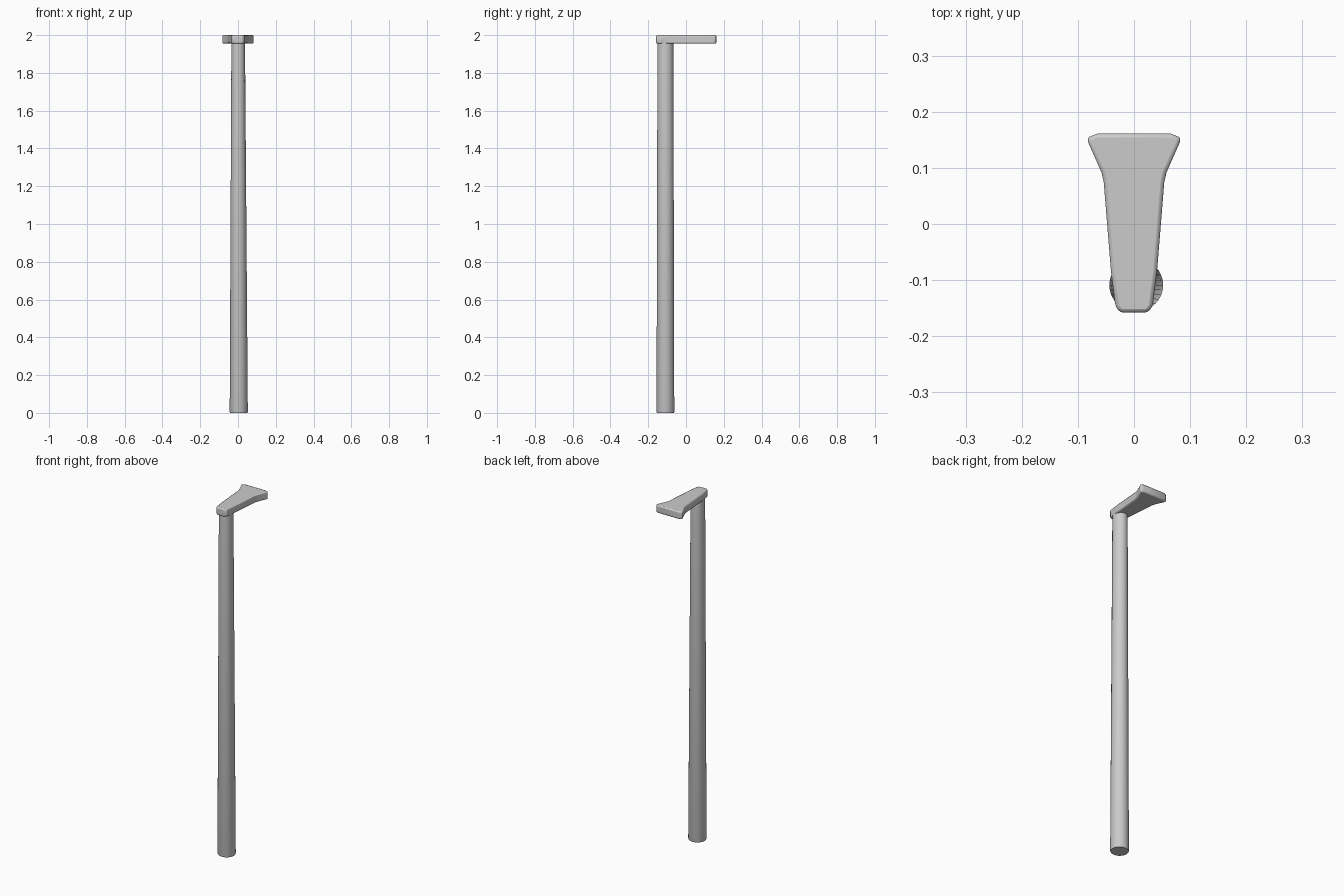
import bpy, bmesh, math

cube = bpy.data.objects.get("Cube")
if cube:
    bpy.data.objects.remove(cube)

grey = bpy.data.materials.new("plain_grey")
grey.use_nodes = True
GREY = (0.6, 0.6, 0.6, 1)
grey.diffuse_color = GREY
grey.node_tree.nodes["Principled BSDF"].inputs["Base Color"].default_value = GREY


def finish(bm, name, angle, bevel=0):
    bmesh.ops.recalc_face_normals(bm, faces=bm.faces)
    mesh = bpy.data.meshes.new(name)
    bm.to_mesh(mesh)
    bm.free()
    mesh.materials.append(grey)
    obj = bpy.data.objects.new(name, mesh)
    bpy.context.collection.objects.link(obj)
    if bevel:
        mod = obj.modifiers.new("rounded_edges", "BEVEL")
        mod.width = bevel
        mod.segments = 2
        mod.limit_method = "ANGLE"
        mod.angle_limit = math.radians(30)
    bpy.ops.object.select_all(action="DESELECT")
    obj.select_set(True)
    bpy.context.view_layer.objects.active = obj
    bpy.ops.object.shade_smooth_by_angle(angle=math.radians(angle))
    return obj


# Shaft: slightly oval taper, given as (z, centre x, x radius, y radius)
SIDES = 32
bm = bmesh.new()
rings = []
for z, cx, rx, ry in [(0, 0.004, 0.046, 0.045), (0.006, 0.004, 0.048, 0.047),
                      (1.97, 0.001, 0.036, 0.042)]:
    turns = [2 * math.pi * i / SIDES for i in range(SIDES)]
    rings.append([bm.verts.new((cx + rx * math.cos(t), -0.109 + ry * math.sin(t), z))
                  for t in turns])
for low, high in zip(rings, rings[1:]):
    for i in range(SIDES):
        j = (i + 1) % SIDES
        bm.faces.new((low[i], low[j], high[j], high[i]))
bm.faces.new(rings[0][::-1])
bm.faces.new(rings[-1])
finish(bm, "shaft", 40)

# Handle: mirrored outline flaring towards the back, extruded and rounded
half = [(0.024, -0.158), (0.033, -0.148), (0.041, -0.085), (0.054, 0.075),
        (0.058, 0.092), (0.085, 0.153), (0.066, 0.161)]
outline = half + [(-x, y) for x, y in reversed(half)]
bm = bmesh.new()
base = bm.faces.new([bm.verts.new((x, y, 1.955)) for x, y in outline])
top = bmesh.ops.extrude_face_region(bm, geom=[base], use_keep_orig=True)
bmesh.ops.translate(bm, vec=(0, 0, 0.045),
                    verts=[g for g in top["geom"] if isinstance(g, bmesh.types.BMVert)])
finish(bm, "handle", 35, bevel=0.011)
